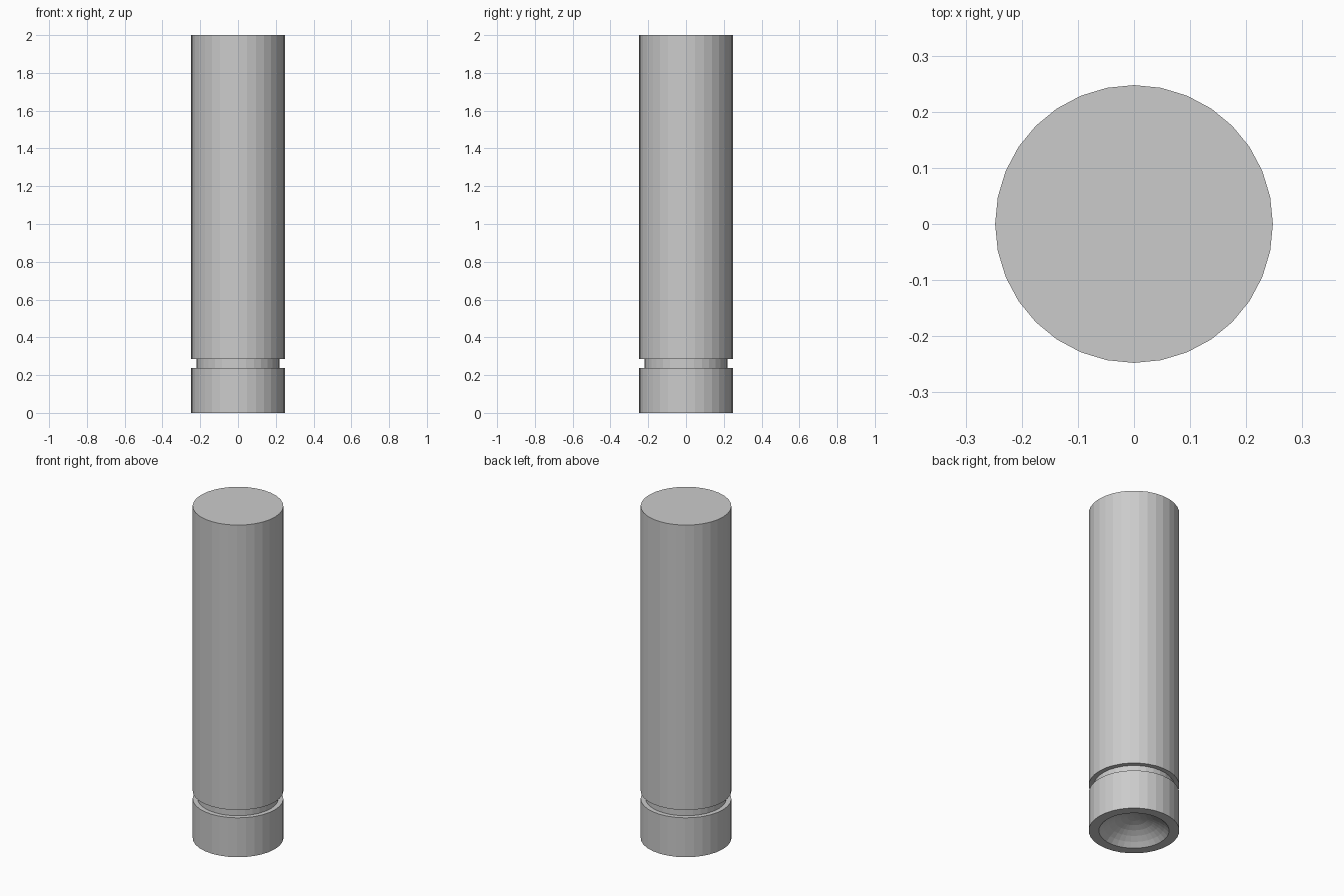
import bpy, bmesh, math

if "Cube" in bpy.data.objects:
    bpy.data.objects.remove(bpy.data.objects["Cube"])

SEGMENTS = 32
R, NECK, DISH_R, DISH_H = 0.2475, 0.22, 0.192, 0.085


def lathe(name, profile):
    """Revolve (radius, z) points about z; radius 0 ends become poles."""
    bm = bmesh.new()
    rings = []
    for r, z in profile:
        if r < 1e-6:
            rings.append([bm.verts.new((0, 0, z))] * SEGMENTS)
        else:
            rings.append([bm.verts.new((r * math.cos(2 * math.pi * i / SEGMENTS),
                                        r * math.sin(2 * math.pi * i / SEGMENTS), z))
                          for i in range(SEGMENTS)])
    for a, b in zip(rings, rings[1:]):
        for i in range(SEGMENTS):
            j = (i + 1) % SEGMENTS
            bm.faces.new(list(dict.fromkeys((a[i], a[j], b[j], b[i]))))
    # flat top cap
    bm.faces.new(rings[-1])
    bmesh.ops.recalc_face_normals(bm, faces=bm.faces[:])
    mesh = bpy.data.meshes.new(name)
    bm.to_mesh(mesh)
    bm.free()
    obj = bpy.data.objects.new(name, mesh)
    bpy.context.collection.objects.link(obj)
    return obj


# concave dish in the underside: a spherical cap from its pole to its rim
cap_r = (DISH_R ** 2 + DISH_H ** 2) / (2 * DISH_H)
cap_angle = math.asin(DISH_R / cap_r)
STEPS = 6
dish = [(cap_r * math.sin(cap_angle * k / STEPS),
         DISH_H - cap_r * (1 - math.cos(cap_angle * k / STEPS)))
        for k in range(STEPS)] + [(DISH_R, 0)]

# base collar, recessed groove and tall body
outside = [(R, 0), (R, 0.237), (NECK, 0.237), (NECK, 0.284), (R, 0.284), (R, 2)]

lathe("grooved_cylinder", dish + outside)
